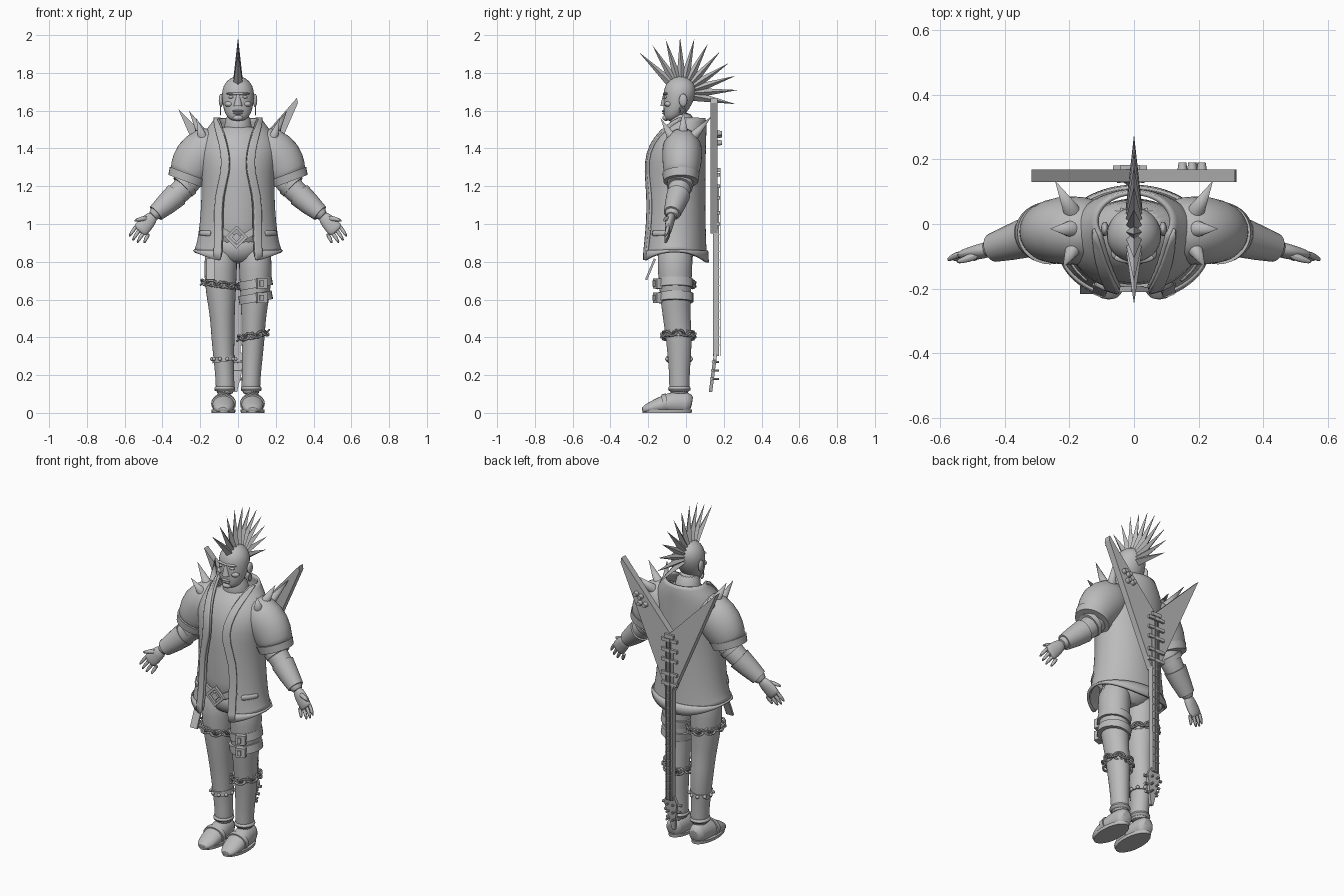
import bpy, bmesh, math
from mathutils import Vector, Matrix

if "Cube" in bpy.data.objects:
    bpy.data.objects.remove(bpy.data.objects["Cube"])

grey = bpy.data.materials.new("plain grey")
grey.use_nodes = True
grey.diffuse_color = (0.5, 0.5, 0.5, 1)
grey.node_tree.nodes["Principled BSDF"].inputs["Base Color"].default_value = (0.5, 0.5, 0.5, 1)
X, Y, Z = Vector((1, 0, 0)), Vector((0, 1, 0)), Vector((0, 0, 1))
SIDES = ((1, "left"), (-1, "right"))


def finish(name, bm, smooth=True, subdiv=0, thick=0):
    bmesh.ops.recalc_face_normals(bm, faces=bm.faces)
    mesh = bpy.data.meshes.new(name)
    bm.to_mesh(mesh)
    bm.free()
    mesh.materials.append(grey)
    ob = bpy.data.objects.new(name, mesh)
    bpy.context.collection.objects.link(ob)
    if subdiv:
        ob.modifiers.new("smooth", "SUBSURF").levels = subdiv
        ob.modifiers["smooth"].render_levels = subdiv
    if thick:
        mod = ob.modifiers.new("thickness", "SOLIDIFY")
        mod.thickness, mod.offset = thick, 0
    if smooth:
        bpy.ops.object.select_all(action="DESELECT")
        ob.select_set(True)
        bpy.context.view_layer.objects.active = ob
        bpy.ops.object.shade_smooth_by_angle(angle=math.radians(40))
    return ob


def tube(name, rows, side=1, ref=Y, flat=False, n=20, subdiv=1, floor=None):
    """Loft of ellipses: each row is x, y, z, radius across, radius along ref."""
    bm = bmesh.new()
    pts = [Vector((r[0] * side, r[1], r[2])) for r in rows]
    rings = []
    for i, (p, r) in enumerate(zip(pts, rows)):
        t = Z if flat else (pts[min(i + 1, len(pts) - 1)] - pts[max(i - 1, 0)]).normalized()
        u = t.cross(ref).normalized()
        v = u.cross(t)
        ring = []
        for k in range(n):
            a = math.tau * k / n
            q = p + u * r[3] * math.cos(a) + v * r[4] * math.sin(a)
            if floor is not None:
                q.z = max(q.z, floor)
            ring.append(bm.verts.new(q))
        rings.append(ring)
    for a, b in zip(rings, rings[1:]):
        for k in range(n):
            bm.faces.new((a[k], a[(k + 1) % n], b[(k + 1) % n], b[k]))
    bm.faces.new(rings[0])
    bm.faces.new(rings[-1])
    return finish(name, bm, True, subdiv)


def shell(name, rows, start, end, n, off=0, side=1, lift=0, thick=0.014):
    """Open wrapped sheet: rows are z, rx, ry, cy, gap; angles run from the front."""
    bm = bmesh.new()
    grid = []
    for i, r in enumerate(rows):
        z, rx, ry, cy, gap = r
        a0, a1 = start(r), end(r)
        line = []
        for k in range(n + 1):
            a = a0 + (a1 - a0) * k / n
            up = lift * math.sin(a) ** 2 if i == 0 else 0
            line.append(bm.verts.new((side * (rx + off) * math.sin(a), cy - (ry + off) * math.cos(a), z + up)))
        grid.append(line)
    for a, b in zip(grid, grid[1:]):
        for k in range(n):
            bm.faces.new((a[k], a[k + 1], b[k + 1], b[k]))
    return finish(name, bm, True, 1, thick)


def ball(name, loc, size):
    bm = bmesh.new()
    bmesh.ops.create_uvsphere(bm, u_segments=16, v_segments=10, radius=1,
                              matrix=Matrix.Translation(loc) @ Matrix.Diagonal((*size, 1)))
    return finish(name, bm)


def box(name, loc, size, axis="X", turn=0):
    bm = bmesh.new()
    bmesh.ops.create_cube(bm, size=1, matrix=Matrix.Translation(loc)
                          @ Matrix.Rotation(turn, 4, axis) @ Matrix.Diagonal((*size, 1)))
    return finish(name, bm, False)


def cone(name, base, tip, r, n=16, r2=0):
    base, tip = Vector(base), Vector(tip)
    bm = bmesh.new()
    m = Matrix.Translation((base + tip) / 2) @ (tip - base).to_track_quat("Z", "Y").to_matrix().to_4x4()
    bmesh.ops.create_cone(bm, cap_ends=True, segments=n, radius1=r, radius2=r2,
                          depth=(tip - base).length, matrix=m)
    return finish(name, bm, n > 6)


def prism(name, outline, y0, y1):
    bm = bmesh.new()
    f = bm.faces.new([bm.verts.new((x, y0, z)) for x, z in outline])
    moved = bmesh.ops.extrude_face_region(bm, geom=[f])["geom"]
    bmesh.ops.translate(bm, vec=(0, y1 - y0, 0), verts=[g for g in moved if isinstance(g, bmesh.types.BMVert)])
    return finish(name, bm, False)


def link(bm, mat, R=0.02, r=0.006, n=12, m=6):
    rings = [[bm.verts.new(mat @ Vector(((R + r * math.cos(b)) * math.cos(a) * 1.4,
                                         (R + r * math.cos(b)) * math.sin(a), r * math.sin(b))))
              for b in [math.tau * j / m for j in range(m)]] for a in [math.tau * i / n for i in range(n)]]
    for i in range(n):
        a, b = rings[i], rings[(i + 1) % n]
        for j in range(m):
            bm.faces.new((a[j], a[(j + 1) % m], b[(j + 1) % m], b[j]))


def chain(name, c, rx, ry, count=16, slope=0):
    bm = bmesh.new()
    for i in range(count):
        a = math.tau * i / count
        loc = Vector(c) + Vector((rx * math.cos(a), ry * math.sin(a), slope * math.cos(a)))
        spin = Matrix.Rotation(a + math.pi / 2, 4, "Z") @ Matrix.Rotation(math.pi / 4 * (1 if i % 2 else -1), 4, "X")
        link(bm, Matrix.Translation(loc) @ spin)
    return finish(name, bm)


def band(name, x, y, z, rx, ry, h, slope=0):
    return tube(name, [(x - slope * s, y, z + s * h / 2, rx, ry) for s in (-1, 1)], n=28, subdiv=0)


# Head, face and neck
tube("head", [(0, -.08, 1.545, .025, .025), (0, -.07, 1.56, .055, .045), (0, -.053, 1.60, .076, .066),
              (0, -.037, 1.66, .086, .083), (0, -.032, 1.71, .086, .088), (0, -.03, 1.75, .068, .072),
              (0, -.03, 1.775, .036, .04), (0, -.03, 1.783, .01, .01)], flat=True, n=24)
tube("neck", [(0, -.015, 1.44, .09, .08), (0, -.015, 1.52, .072, .07), (0, -.03, 1.60, .062, .06)], flat=True)
cone("nose", (0, -.112, 1.625), (0, -.113, 1.685), .024, 10, .008)
ball("brow", (0, -.105, 1.69), (.062, .018, .009))
ball("upper_lip", (0, -.118, 1.598), (.03, .01, .006))
ball("lower_lip", (0, -.116, 1.586), (.026, .01, .006))
ball("chin", (0, -.105, 1.562), (.028, .02, .016))
for s, w in SIDES:
    ball(w + "_eye", (s * .035, -.106, 1.672), (.016, .012, .008))
    ball(w + "_cheek", (s * .045, -.092, 1.635), (.026, .022, .016))
    ball(w + "_ear", (s * .09, -.015, 1.655), (.012, .022, .035))
    bm = bmesh.new()
    link(bm, Matrix.Translation((s * .093, -.02, 1.60)) @ Matrix.Rotation(math.pi / 2, 4, "Y"), .014, .004)
    finish(w + "_earring", bm)

# Fan of hair spikes
for i in range(11):
    a = math.radians(136 - 14.7 * i)
    d = Vector((0, math.cos(a), math.sin(a)))
    c = Vector((0, -.022, 1.69))
    cone("hair_spike", c + d * .06, c + d * (.30 if 0 < i < 10 else .29 + .025 * (i == 0)), .027, 4)

# Bare torso and hips
tube("torso", [(0, -.055, .86, .15, .125), (0, -.055, 1.0, .165, .13), (0, -.055, 1.2, .165, .135),
               (0, -.055, 1.36, .185, .135), (0, -.035, 1.45, .17, .11), (0, -.01, 1.53, .09, .08)], flat=True, n=28)
tube("hips", [(0, -.055, .79, .07, .07), (0, -.055, .84, .15, .11), (0, -.055, .95, .165, .125)], flat=True)

# Open jacket with lapels and hem
jacket = [(.80, .225, .165, -.06, .085), (.90, .21, .158, -.058, .08), (1.0, .195, .152, -.055, .08),
          (1.15, .185, .15, -.055, .08), (1.28, .19, .152, -.055, .038), (1.38, .205, .148, -.05, .045),
          (1.46, .19, .13, -.03, .065), (1.52, .145, .108, -.005, .085), (1.56, .115, .088, .008, .10)]
edge = lambda r: math.asin(min(.95, r[4] / r[1]))
shell("jacket", jacket, edge, lambda r: math.tau - edge(r), 40, lift=.06)
for s, w in SIDES:
    shell(w + "_lapel", jacket, edge, lambda r: edge(r) + .042 / r[1], 3, .012, s, .05)
    flap = [(.93, .206, .157, -.057, 0), (.965, .2, .155, -.056, 0)]
    shell(w + "_pocket_flap", flap, lambda r: .75, lambda r: 1.3, 6, .008, s, .012, .008)
hem = [(.795, .227, .167, -.06, .085), (.86, .219, .162, -.059, .085)]
shell("hem_trim", hem, edge, lambda r: math.tau - edge(r), 40, .008, lift=.06)

# Sleeves, arms, hands and shoulder spikes
for s, w in SIDES:
    tube(w + "_sleeve", [(.09, -.02, 1.42, .10, .09), (.16, -.02, 1.40, .125, .108), (.225, -.02, 1.345, .13, .108),
                         (.262, -.025, 1.27, .108, .095), (.275, -.027, 1.235, .088, .085)], s)
    tube(w + "_cuff", [(.26, -.027, 1.265, .108, .098), (.275, -.027, 1.225, .10, .092)], s, subdiv=0, n=28)
    tube(w + "_arm", [(.22, -.025, 1.27, .065, .065), (.275, -.03, 1.20, .064, .062), (.34, -.045, 1.14, .058, .055),
                      (.42, -.07, 1.07, .042, .042), (.46, -.078, 1.035, .03, .033)], s)
    tube(w + "_arm_band", [(.272, -.03, 1.215, .072, .07), (.292, -.034, 1.195, .07, .068)], s, subdiv=0)
    tube(w + "_bracer", [(.325, -.04, 1.155, .066, .063), (.38, -.057, 1.105, .058, .055),
                         (.435, -.073, 1.057, .046, .045)], s, subdiv=0)
    tube(w + "_palm", [(.44, -.075, 1.05, .028, .026), (.475, -.085, 1.015, .042, .024),
                       (.515, -.095, .97, .045, .02), (.525, -.097, .96, .035, .014)], s, n=14)
    for k, (x, z) in enumerate([(.577, .932), (.56, .91), (.535, .898), (.497, .897)]):
        bx, bz = .545 - .02 * k, .985 - .016 * k
        tube(w + "_finger", [(bx - .015, -.09, bz + .015, .012, .012), ((bx + x) / 2, -.102, (bz + z) / 2, .011, .011),
                             (x, -.112, z, .006, .006)], s, n=8)
    tube(w + "_thumb", [(.475, -.09, 1.03, .018, .016), (.515, -.108, 1.028, .013, .013),
                        (.552, -.118, 1.015, .007, .007)], s, n=8)
    cone(w + "_front_spike", (s * .185, -.07, 1.45), (s * .22, -.135, 1.56), .028)
    cone(w + "_middle_spike", (s * .185, -.015, 1.47), (s * .26, -.015, 1.60), .03)
    cone(w + "_back_spike", (s * .19, .035, 1.46), (s * .245, .135, 1.57), .028)

# Legs and shoes
for s, w in SIDES:
    tube(w + "_leg", [(.085, -.055, .92, .085, .10), (.095, -.06, .76, .09, .092), (.09, -.055, .62, .078, .083),
                      (.082, -.05, .5, .064, .072), (.08, -.035, .39, .062, .07), (.072, -.035, .22, .05, .055),
                      (.068, -.035, .15, .05, .054), (.068, -.035, .09, .05, .055)], s, n=24)
    tube(w + "_ankle_roll", [(.07, -.035, .11, .05, .055), (.07, -.035, .125, .06, .064),
                             (.07, -.035, .15, .05, .055)], s)
    tube(w + "_shoe", [(.075, .032, .045, .04, .03), (.075, .015, .05, .06, .05), (.075, -.06, .055, .065, .056),
                       (.077, -.13, .043, .045, .062), (.078, -.20, .022, .03, .052), (.078, -.235, .012, .016, .025)],
         s, ref=X, floor=0.004)
    tube(w + "_sole", [(.077, -.10, 0, .062, .13), (.077, -.10, .018, .064, .132)], s, flat=True, subdiv=0, n=28)
    tube(w + "_shoe_strap", [(.076, -.10, .05, .054, .066), (.076, -.125, .047, .05, .066)], s, ref=X, subdiv=0, floor=.005)
    for x in (.045, .078, .11):
        ball(w + "_strap_stud", (s * x, -.115, .092 if x == .078 else .083), (.009, .009, .009))

# Leg straps and chains
for z in (.685, .61):
    band("left_thigh_strap", .093, -.057, z, .09, .096, .045, .004)
    box("thigh_buckle", (.125, -.15, z), (.055, .03, .055), "Z", .35)
    box("thigh_buckle_bar", (.125, -.168, z), (.02, .012, .03), "Z", .35)
chain("right_thigh_chain", (-.093, -.058, .68), .09, .096, 18, -.012)
chain("left_calf_chain", (.08, -.04, .41), .07, .078, 14, .015)
band("right_calf_strap", -.076, -.037, .285, .061, .066, .028, .002)
for k in range(10):
    a = math.tau * k / 10
    ball("calf_strap_stud", (-.076 + .063 * math.cos(a), -.037 + .068 * math.sin(a), .285), (.01, .01, .01))

# Crossed belts, square buckle and hanging strap end
for s in (-1, 1):
    box("crossed_belt", (s * .055, -.188, .945), (.15, .016, .035), "Y", s * -.55)
for t in (0, 1, 2, 3):
    a = math.pi / 4 + t * math.pi / 2
    box("buckle_side", (-.008 + .036 * math.cos(a), -.202, .93 + .036 * math.sin(a)), (.014, .018, .086), "Y", -a)
box("buckle_plate", (-.008, -.202, .93), (.035, .014, .035), "Y", math.pi / 4)
box("hanging_strap", (-.145, -.188, .76), (.045, .012, .12), "X", -.4)

# Guitar on the back: V body, neck, headstock and fittings
prism("guitar_body", [(-.317, 1.61), (-.03, .95), (.015, .95), (.317, 1.64), (.312, 1.668), (-.01, 1.30)], .13, .168)
prism("guitar_neck", [(-.036, 1.2), (-.03, .3), (.012, .3), (.018, 1.2)], .143, .175)
head = prism("guitar_headstock", [(-.035, .32), (.017, .32), (.035, .28), (-.005, .11), (-.022, .11), (-.05, .28)], .148, .166)
for v in head.data.vertices:
    v.co.y -= max(0, .32 - v.co.z) * .13
for k in range(3):
    z = .27 - .045 * k
    for s in (-1, 1):
        cone("tuning_peg", (-.01, .15 - (.32 - z) * .1, z), (-.01 + s * (.062 - .01 * k), .15 - (.32 - z) * .1, z), .006, 8, .009)
        cone("string_post", (-.01 + s * .018, .14, z), (-.01 + s * .018, .175, z), .006, 8, .006)
for k in range(14):
    box("fret", (-.009, .176, .36 + .045 * k), (.046, .004, .005))
for k in range(6):
    box("string", (-.024 + .006 * k, .181, .79), (.002, .002, .98))
for z in (1.0, 1.06, 1.14, 1.2, 1.26):
    box("pickup_bar", (-.012, .172, z), (.105, .018, .018))
box("bridge", (-.012, .172, 1.285), (.06, .02, .022))
for x, z in ((.15, 1.43), (.18, 1.47), (.21, 1.48), (.185, 1.43)):
    cone("control_knob", (x, .165, z), (x, .19, z), .016, 12, .012)
